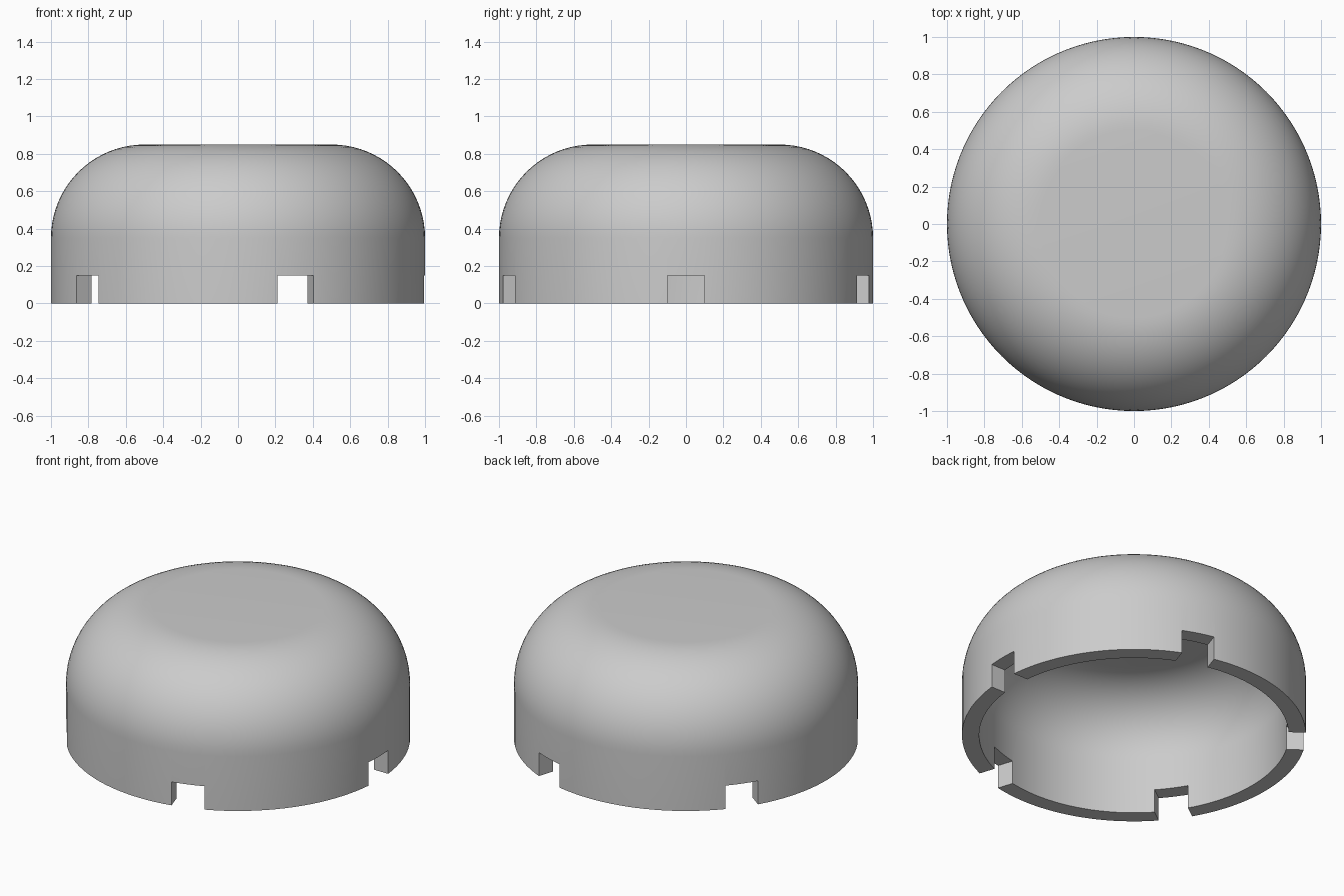
import bpy, bmesh
from math import cos, sin, pi, tau
from mathutils import Matrix, Vector

cube = bpy.data.objects.get("Cube")
if cube:
    bpy.data.objects.remove(cube, do_unlink=True)

SEGMENTS, ARC_STEPS, NOTCHES = 120, 20, 5
WALL, ROUND, SHOULDER = 0.1, 0.5, 0.35

grey = bpy.data.materials.new("plain grey")
grey.use_nodes = True
colour = (0.6, 0.6, 0.6, 1)
grey.diffuse_color = colour
grey.node_tree.nodes["Principled BSDF"].inputs["Base Color"].default_value = colour


def make_object(name, bm):
    bmesh.ops.recalc_face_normals(bm, faces=bm.faces)
    mesh = bpy.data.meshes.new(name)
    bm.to_mesh(mesh)
    bm.free()
    mesh.materials.append(grey)
    obj = bpy.data.objects.new(name, mesh)
    bpy.context.collection.objects.link(obj)
    return obj


def dome_profile(radius):
    """Straight wall, quarter-round shoulder and flat top, ending on the axis."""
    centre = 1 - ROUND
    arc = [(centre + radius * cos(i / ARC_STEPS * pi / 2), 0,
            SHOULDER + radius * sin(i / ARC_STEPS * pi / 2))
           for i in range(ARC_STEPS + 1)]
    return [(centre + radius, 0, 0)] + arc + [(0, 0, SHOULDER + radius)]


# Hollow cap: outer and inner profiles joined at the rim, spun round the axis
bm = bmesh.new()
points = dome_profile(ROUND)[::-1] + dome_profile(ROUND - WALL)
verts = [bm.verts.new(p) for p in points]
edges = [bm.edges.new(pair) for pair in zip(verts, verts[1:])]
bmesh.ops.spin(bm, geom=verts + edges, cent=(0, 0, 0), axis=(0, 0, 1),
               angle=tau, steps=SEGMENTS, use_merge=False)
bmesh.ops.remove_doubles(bm, verts=bm.verts, dist=0.0001)
cap = make_object("cap", bm)

# Evenly spaced square notches cut through the rim
bm = bmesh.new()
for i in range(NOTCHES):
    place = (Matrix.Rotation(i * tau / NOTCHES, 4, "Z")
             @ Matrix.Translation((0.95, 0, 0.05))
             @ Matrix.Diagonal(Vector((0.5, 0.2, 0.2, 1))))
    bmesh.ops.create_cube(bm, size=1, matrix=place)
cutter = make_object("notch_cutter", bm)
cutter.hide_render = True

cut = cap.modifiers.new("notches", "BOOLEAN")
cut.operation = "DIFFERENCE"
cut.solver = "EXACT"
cut.object = cutter

bpy.ops.object.select_all(action="DESELECT")
cap.select_set(True)
bpy.context.view_layer.objects.active = cap
bpy.ops.object.modifier_apply(modifier=cut.name)
bpy.data.objects.remove(cutter, do_unlink=True)
bpy.ops.object.shade_smooth_by_angle(angle=pi / 6)
